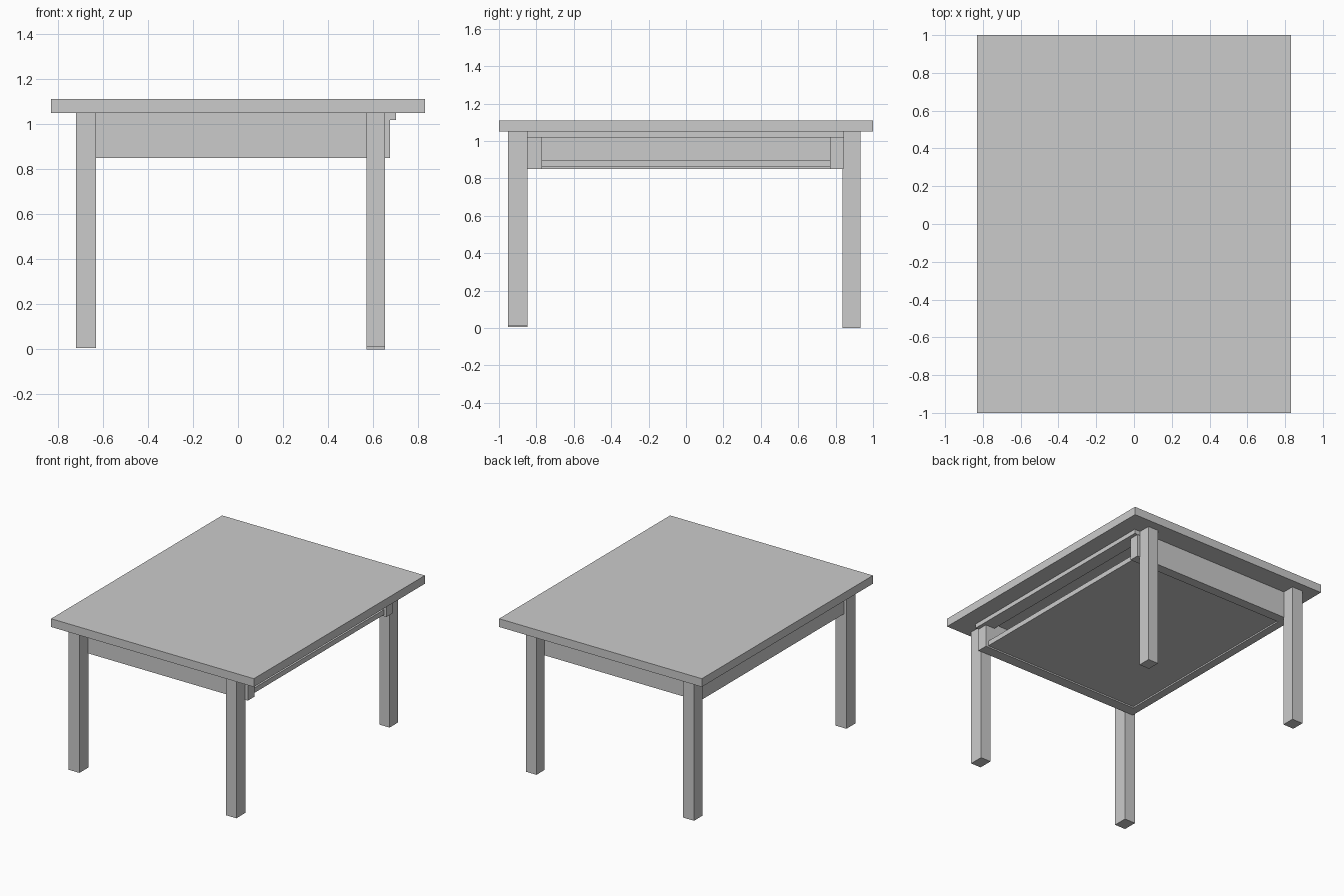
import bpy

if "Cube" in bpy.data.objects:
    bpy.data.objects.remove(bpy.data.objects["Cube"])


def box(name, x, y, z):
    """Axis-aligned box from (min, max) ranges."""
    bpy.ops.mesh.primitive_cube_add(size=1, location=[sum(r) / 2 for r in (x, y, z)])
    ob = bpy.context.object
    ob.name = name
    ob.scale = [r[1] - r[0] for r in (x, y, z)]
    bpy.ops.object.transform_apply(location=False, rotation=False, scale=True)
    return ob


TOP_Z = 1.05    # underside of the table top
APRON_Z = 0.85  # underside of the apron

# table top
box("table_top", (-0.83, 0.83), (-1, 1), (TOP_Z, 1.111))

# legs, with slightly uneven feet
left_x, right_x = (-0.72, -0.631), (0.57, 0.654)
front_y, back_y = (-0.953, -0.848), (0.838, 0.934)
for name, x, y, foot in (
    ("front_left_leg", left_x, front_y, 0.005),
    ("front_right_leg", right_x, front_y, 0.013),
    ("back_left_leg", left_x, back_y, 0.005),
    ("back_right_leg", right_x, back_y, 0.0),
):
    box(name, x, y, (foot, TOP_Z))

# three-sided apron, open towards +x
box("front_apron", (-0.70, 0.676), (-0.85, -0.77), (APRON_Z, TOP_Z))
box("back_apron", (-0.70, 0.676), (0.77, 0.843), (APRON_Z, TOP_Z))
box("left_apron", (-0.70, -0.64), (-0.77, 0.77), (APRON_Z, TOP_Z))

# rail above the opening and the shelf board inside the apron
box("opening_rail", (0.60, 0.702), (-0.85, 0.845), (1.018, TOP_Z))
box("shelf_board", (-0.64, 0.655), (-0.77, 0.77), (0.861, 0.898))
